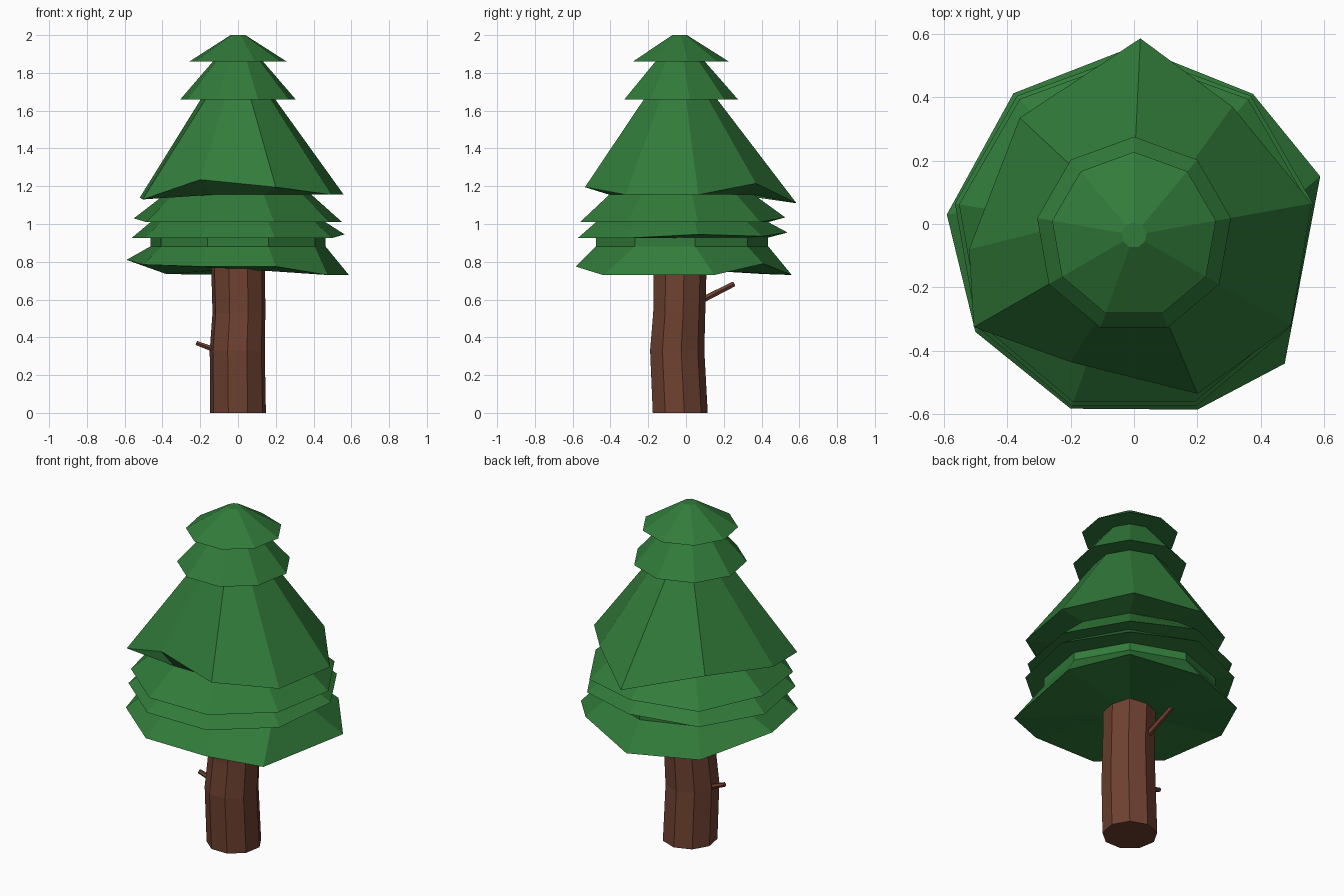
import bpy, bmesh, math
from mathutils import Vector

if "Cube" in bpy.data.objects:
    bpy.data.objects.remove(bpy.data.objects["Cube"])

SIDES = 9
AXIS = Vector((0.0, -0.035, 0.0))


def material(name, rgb):
    m = bpy.data.materials.new(name)
    m.diffuse_color = (*rgb, 1)
    m.use_nodes = True
    m.node_tree.nodes["Principled BSDF"].inputs["Base Color"].default_value = m.diffuse_color
    return m


green = material("needle green", (0.031, 0.198, 0.042))
brown = material("bark brown", (0.155, 0.053, 0.031))


def ring(r, z, dx=0, dy=0, lift=None):
    """Nine points around the tree axis, starting at the back (+y)."""
    pts = []
    for i in range(SIDES):
        a = math.radians(90 + 360 / SIDES * i)
        up = (lift or {}).get(i, 0)
        pts.append(AXIS + Vector((r * math.cos(a) + dx, r * math.sin(a) + dy, z + up)))
    return pts


def loft(name, rings, mat):
    """Skin a stack of rings and close both ends."""
    bm = bmesh.new()
    rows = [[bm.verts.new(p) for p in r] for r in rings]
    for lo, hi in zip(rows, rows[1:]):
        n = len(lo)
        for i in range(n):
            j = (i + 1) % n
            bm.faces.new((lo[i], lo[j], hi[j], hi[i]))
    for row in (rows[0], rows[-1]):
        c = bm.verts.new(sum((v.co for v in row), Vector()) / len(row))
        for i in range(len(row)):
            bm.faces.new((row[i], row[(i + 1) % len(row)], c))
    bmesh.ops.recalc_face_normals(bm, faces=bm.faces)
    me = bpy.data.meshes.new(name)
    bm.to_mesh(me)
    bm.free()
    me.materials.append(mat)
    ob = bpy.data.objects.new(name, me)
    bpy.context.collection.objects.link(ob)
    return ob


# ragged hems of the big upper skirt and the lowest skirt
upper_hem = [Vector(p) for p in (
    (0.02, 0.585, 1.11), (-0.36, 0.335, 1.2), (-0.52, -0.08, 1.14),
    (-0.505, -0.325, 1.13), (-0.2, -0.435, 1.235), (0.2, -0.535, 1.195),
    (0.495, -0.32, 1.155), (0.56, 0.065, 1.155), (0.31, 0.37, 1.215))]
lower_hem = [Vector(p) for p in (
    (0.0, 0.56, 0.73), (-0.38, 0.412, 0.735), (-0.59, 0.03, 0.81),
    (-0.5, -0.34, 0.785), (-0.2, -0.582, 0.775), (0.2, -0.585, 0.775),
    (0.475, -0.44, 0.73), (0.587, 0.15, 0.73), (0.375, 0.41, 0.79))]

# foliage: stacked skirts, each flaring to a hem and tucking back in
loft("foliage", [
    ring(0.04, 2.0),
    ring(0.262, 1.86), ring(0.135, 1.86),
    ring(0.31, 1.66), ring(0.2, 1.66),
    upper_hem, ring(0.395, 1.155),
    ring(0.56, 1.01, lift={0: 0.025, 2: 0.02}), ring(0.47, 1.01),
    ring(0.573, 0.925, lift={0: 0.03, 7: 0.02, 8: 0.01}), ring(0.47, 0.928),
    ring(0.47, 0.882),
    lower_hem], green)

# trunk: slightly crooked nine-sided post
loft("trunk", [
    ring(0.15, 0.0), ring(0.148, 0.33, -0.004, -0.016),
    ring(0.142, 0.53, 0.005, -0.005), ring(0.145, 0.8)], brown)


# broken twigs on the trunk
def twig(name, start, end, r):
    start, end = Vector(start), Vector(end)
    d = (end - start).normalized()
    u = d.cross(Vector((0, 0, 1))).normalized()
    w = d.cross(u)
    def circle(c, k):
        return [c + k * (u * math.cos(t * math.tau / 6) + w * math.sin(t * math.tau / 6)) for t in range(6)]
    loft(name, [circle(start, r), circle(end, r * 0.8)], brown)


twig("back_twig", (-0.035, 0.05, 0.58), (-0.05, 0.255, 0.683), 0.019)
twig("side_twig", (-0.1, -0.04, 0.325), (-0.22, -0.05, 0.37), 0.016)
